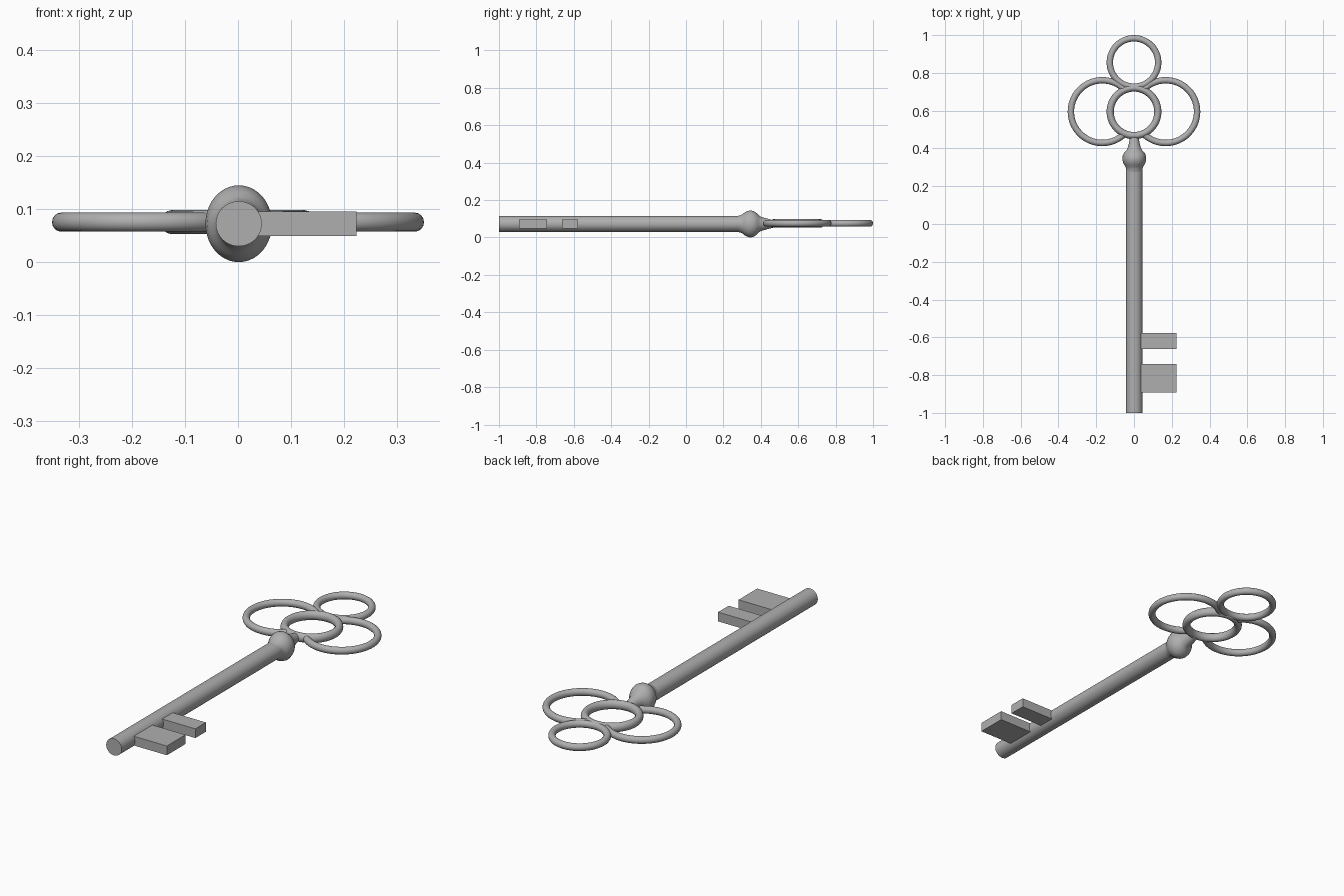
import bpy, bmesh, math

if "Cube" in bpy.data.objects:
    bpy.data.objects.remove(bpy.data.objects["Cube"])

Z = 0.0725  # height of the key's centre plane
CX = 0.0015  # shaft axis

# Dark grey metal
metal = bpy.data.materials.new("dark_metal")
metal.diffuse_color = (0.43, 0.43, 0.43, 1)
metal.use_nodes = True
metal.node_tree.nodes["Principled BSDF"].inputs["Base Color"].default_value = metal.diffuse_color


def finish(name, bm, smooth=True):
    bmesh.ops.recalc_face_normals(bm, faces=bm.faces[:])
    mesh = bpy.data.meshes.new(name)
    bm.to_mesh(mesh)
    bm.free()
    mesh.materials.append(metal)
    ob = bpy.data.objects.new(name, mesh)
    bpy.context.collection.objects.link(ob)
    bpy.context.view_layer.objects.active = ob
    ob.select_set(True)
    if smooth:
        bpy.ops.object.shade_smooth_by_angle(angle=math.radians(40))
    ob.select_set(False)
    return ob


def tube(name, loops, closed=False):
    """Skin a row of vertex loops, either closed into a ring or capped."""
    bm = bmesh.new()
    rows = [[bm.verts.new(p) for p in loop] for loop in loops]
    n = len(rows[0])
    pairs = list(zip(rows, rows[1:]))
    if closed:
        pairs.append((rows[-1], rows[0]))
    for a, b in pairs:
        for i in range(n):
            j = (i + 1) % n
            bm.faces.new((a[i], a[j], b[j], b[i]))
    if not closed:
        bm.faces.new(rows[0])
        bm.faces.new(rows[-1])
    return finish(name, bm)


def circle(n):
    return [(math.cos(2 * math.pi * i / n), math.sin(2 * math.pi * i / n)) for i in range(n)]


def loft(name, sections):
    """Elliptical sections (y, x radius, z radius) joined along y."""
    tube(name, [[(CX + rx * c, y, Z + rz * s) for c, s in circle(40)]
                for y, rx, rz in sections])


def ring(name, x, y, outer, r, rz, start=0.0, sweep=2 * math.pi):
    """Ring, or part of one, lying flat."""
    closed = sweep > 6.28
    steps = 64
    loops = []
    for k in range(steps if closed else steps + 1):
        a = start + sweep * k / steps
        loops.append([(x + (outer - r + r * c) * math.cos(a),
                       y + (outer - r + r * c) * math.sin(a), 0.0755 + rz * s)
                      for c, s in circle(16)])
    tube(name, loops, closed)


def bit(name, y0, y1):
    bm = bmesh.new()
    bmesh.ops.create_cube(bm, size=1)
    for v in bm.verts:
        v.co = (0.126 + v.co.x * 0.196, (y0 + y1) / 2 + v.co.y * (y1 - y0),
                0.0725 + v.co.z * 0.047)
    finish(name, bm, False)


# Round shaft
loft("shaft", [(-1.0, 0.0435, 0.0425), (0.32, 0.0435, 0.0425)])

# Bulged collar flowing into the tapered neck
loft("collar_and_neck", [
    (0.27, 0.042, 0.041), (0.29, 0.043, 0.046), (0.302, 0.046, 0.051),
    (0.312, 0.053, 0.060), (0.327, 0.060, 0.068), (0.345, 0.063, 0.0725),
    (0.363, 0.061, 0.068), (0.378, 0.054, 0.058), (0.391, 0.041, 0.045),
    (0.40, 0.036, 0.038), (0.425, 0.029, 0.031), (0.45, 0.024, 0.024),
    (0.472, 0.021, 0.019)])

# Bow: centre and top rings, side arcs ending inside the centre ring's tube
ring("bow_ring_centre", 0, 0.594, 0.145, 0.019, 0.0225)
ring("bow_ring_top", 0, 0.855, 0.145, 0.017, 0.018)
D, R, C = 0.168, 0.166, 0.128
gap = math.acos((D * D + R * R - C * C) / (2 * D * R))
for side, s, facing in (("left", -1, 0.0), ("right", 1, math.pi)):
    ring("bow_ring_" + side, D * s, 0.595, 0.183, 0.017, 0.018,
         facing + gap, 2 * math.pi - 2 * gap)

# Bits
bit("bit_wide", -0.892, -0.742)
bit("bit_narrow", -0.663, -0.578)
